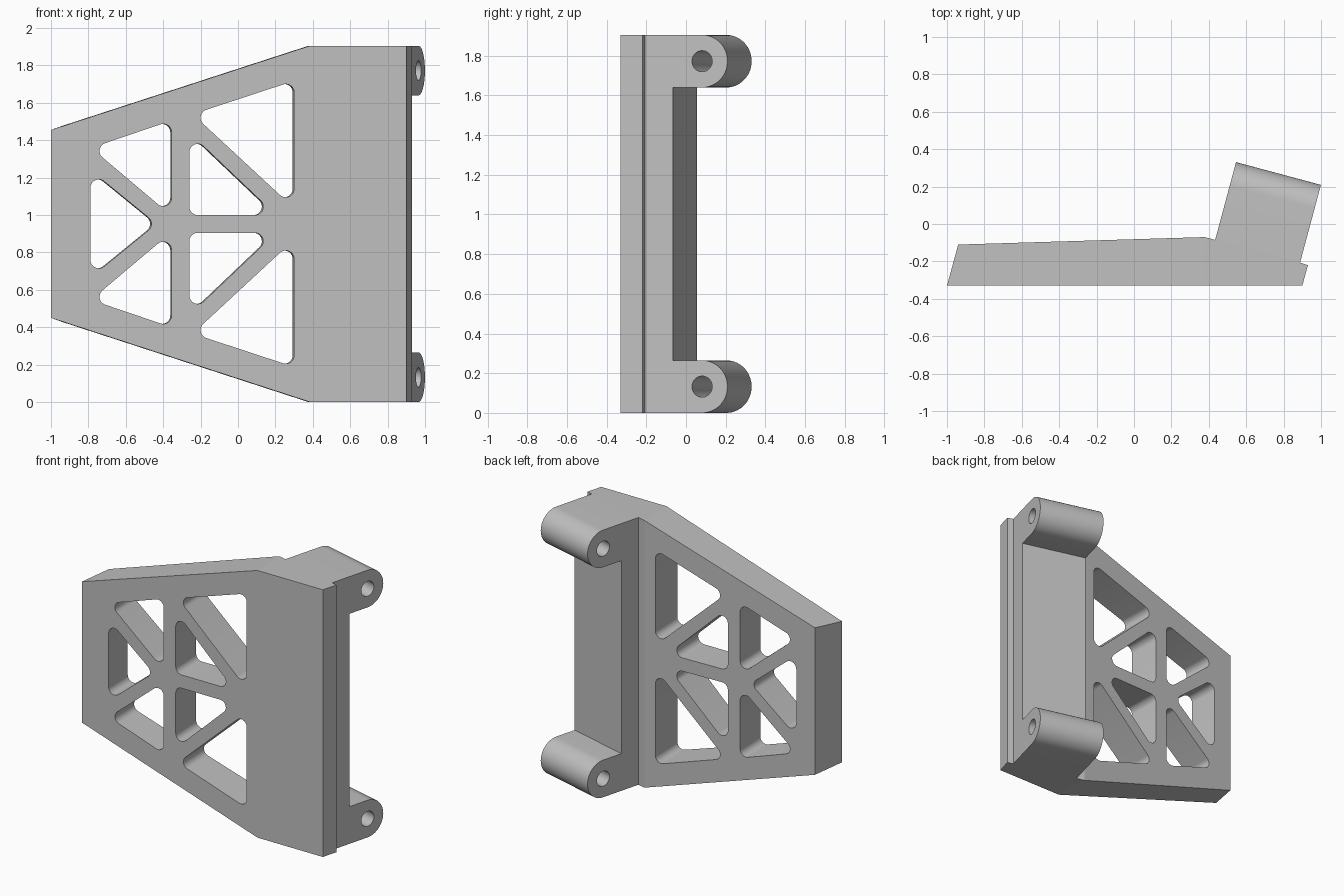
import bpy, bmesh, math
from mathutils import Vector

cube = bpy.data.objects.get("Cube")
if cube:
    bpy.data.objects.remove(cube, do_unlink=True)

H = 1.905                       # full height
MID = H / 2                     # mirror plane of the bracket
FRONT = -0.33                   # y of the front face
TILT = math.radians(15)         # hinge lugs lean by this angle
AXIS = Vector((math.cos(TILT), -math.sin(TILT), 0))
OUT = Vector((math.sin(TILT), math.cos(TILT), 0))
UP = Vector((0, 0, 1))
ROOT = Vector((0.434, -0.085, 0))   # inner foot of the lugs
LUG_W, LUG_R, PIN_R = 0.47, 0.1325, 0.053
PIN_V, SHELF_V = 0.298, 0.145       # pin centre and shelf, measured along OUT
DEPTH = Vector((-0.03, 1, 0))       # cutting direction, square to the back face


def prism(name, points, sweep):
    """Solid made by sweeping a closed polygon along a vector."""
    bm = bmesh.new()
    face = bm.faces.new([bm.verts.new(p) for p in points])
    new = bmesh.ops.extrude_face_region(bm, geom=[face])["geom"]
    verts = [g for g in new if isinstance(g, bmesh.types.BMVert)]
    bmesh.ops.translate(bm, verts=verts, vec=sweep)
    bmesh.ops.recalc_face_normals(bm, faces=bm.faces)
    mesh = bpy.data.meshes.new(name)
    bm.to_mesh(mesh)
    bm.free()
    ob = bpy.data.objects.new(name, mesh)
    bpy.context.collection.objects.link(ob)
    return ob


def combine(ob, cutter, operation):
    """Apply a boolean and remove the cutter."""
    cutter.hide_render = True
    mod = ob.modifiers.new("cut", 'BOOLEAN')
    mod.operation, mod.solver, mod.object = operation, 'EXACT', cutter
    bpy.ops.object.select_all(action='DESELECT')
    bpy.context.view_layer.objects.active = ob
    ob.select_set(True)
    bpy.ops.object.modifier_apply(modifier=mod.name)
    bpy.data.objects.remove(cutter, do_unlink=True)


def arc(cx, cy, r, start, sweep, steps):
    return [(cx + r * math.cos(start + sweep * i / steps),
             cy + r * math.sin(start + sweep * i / steps)) for i in range(steps + 1)]


def rounded(centres, r=0.045):
    """Rounded polygon around corner circles, listed counter-clockwise."""
    pts, n = [], len(centres)
    for i in range(n):
        px, pz = centres[i - 1]
        cx, cz = centres[i]
        nx, nz = centres[(i + 1) % n]
        a0 = math.atan2(cz - pz, cx - px) - math.pi / 2
        a1 = math.atan2(nz - cz, nx - cx) - math.pi / 2
        pts += arc(cx, cz, r, a0, (a1 - a0) % math.tau, 14)
    return pts


def cut_through(ob, pts):
    """Cut a front-view shape right through the plate."""
    start = [Vector((x, FRONT, z)) - DEPTH * 0.3 for x, z in pts]
    combine(ob, prism("cutter", start, DEPTH * 1.2), 'DIFFERENCE')


def flip(pts):
    return [(x, H - z) for x, z in reversed(pts)]


# Plan outline: plate, edge lip and leaning lug block
edge = ROOT + AXIS * LUG_W
plan = [Vector((x, y, 0)) for x, y in [(-1, FRONT), (0.9, FRONT), (0.93, -0.22)]]
plan += [edge, edge + OUT * 0.6, ROOT + OUT * 0.6, ROOT]
plan += [Vector((x, y, 0)) for x, y in [(0.377, -0.07), (-0.94, -0.11)]]
bracket = prism("hinge_bracket", [p - UP * 0.2 for p in plan], UP * (H + 0.4))

# Side outline along the hinge axis: two round lugs with a shelf between
lower = arc(PIN_V, LUG_R, LUG_R, -math.pi / 2, math.pi, 28)
side = [(-2, 0)] + lower + [(SHELF_V, 2 * LUG_R)]
side += flip(side)
shape = [ROOT - AXIS * 3 + OUT * v + UP * z for v, z in side]
combine(bracket, prism("cutter", shape, AXIS * 6), 'INTERSECT')

# Tapered top and bottom edges
slope = 0.45 / 1.385
taper = [(x, H + slope * (x - 0.385)) for x in (-1.4, 0.8)] + [(-1.4, H + 0.6)]
for pts in (taper, flip(taper)):
    cut_through(bracket, pts)

# Triangular lightening holes, mirrored above and below the middle
upper_holes = [
    [(0.255, 1.14), (0.255, 1.655), (-0.155, 1.52)],
    [(-0.215, 1.045), (0.09, 1.045), (-0.215, 1.335)],
    [(-0.4, 1.093), (-0.4, 1.442), (-0.695, 1.342)],
]
for hole in upper_holes:
    cut_through(bracket, rounded(hole))
    cut_through(bracket, rounded(flip(hole)))
cut_through(bracket, rounded([(-0.744, 0.76), (-0.508, MID), (-0.744, 1.145)]))

# Pin holes through the lugs
for z in (LUG_R, H - LUG_R):
    ring = arc(PIN_V, z, PIN_R, 0, math.tau, 48)[:-1]
    ring = [ROOT - AXIS * 0.3 + OUT * v + UP * w for v, w in ring]
    combine(bracket, prism("cutter", ring, AXIS * 1.1), 'DIFFERENCE')

# Plain grey finish
grey = bpy.data.materials.new("plain_grey")
grey.use_nodes = True
colour = (0.53, 0.53, 0.53, 1)
grey.diffuse_color = colour
grey.node_tree.nodes["Principled BSDF"].inputs["Base Color"].default_value = colour
bracket.data.materials.clear()
bracket.data.materials.append(grey)
for poly in bracket.data.polygons:
    poly.material_index = 0

bpy.ops.object.select_all(action='DESELECT')
bracket.select_set(True)
bpy.context.view_layer.objects.active = bracket
bpy.ops.object.shade_smooth_by_angle(angle=math.radians(13))
